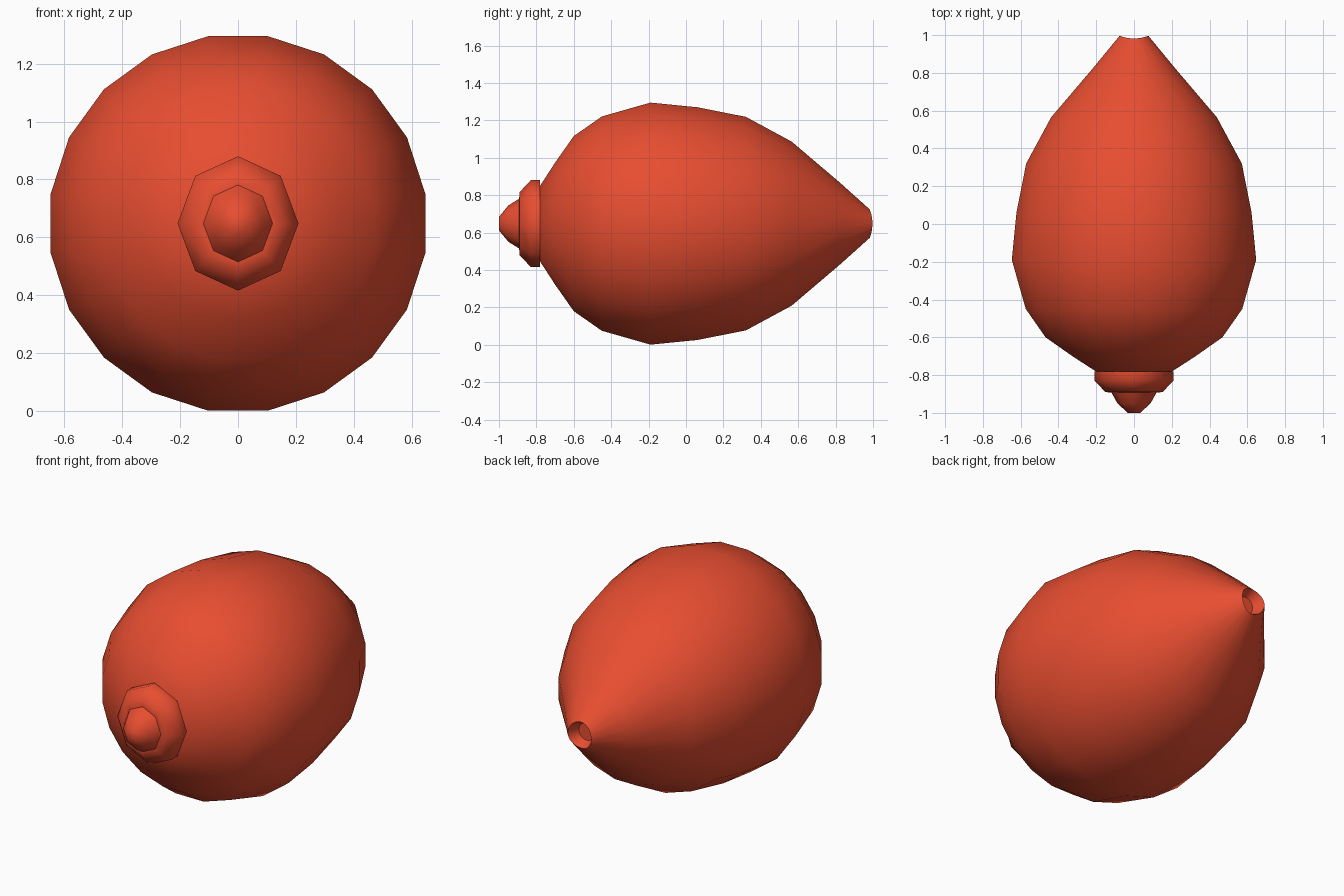
import bpy, bmesh, math

if "Cube" in bpy.data.objects:
    bpy.data.objects.remove(bpy.data.objects["Cube"])

CZ = 0.648  # height of the fruit's axis

mat = bpy.data.materials.new("peel_red")
mat.diffuse_color = (0.80, 0.075, 0.03, 1)
mat.use_nodes = True
mat.node_tree.nodes["Principled BSDF"].inputs["Base Color"].default_value = mat.diffuse_color


def revolve(name, profile, sides, phase=0.0, x_scale=1.0, sag=None):
    """Loft rings (y, radius) around the y axis; sag drops the top/bottom of one ring."""
    bm = bmesh.new()
    rings = []
    for k, (y, r) in enumerate(profile):
        ring = []
        for i in range(sides):
            a = phase + 2 * math.pi * i / sides
            dy = sag[1] * math.sin(a) ** 2 if sag and sag[0] == k else 0
            ring.append(bm.verts.new((r * x_scale * math.cos(a), y - dy, CZ + r * math.sin(a))))
        rings.append(ring)
    for r0, r1 in zip(rings, rings[1:]):
        for i in range(sides):
            j = (i + 1) % sides
            bm.faces.new((r0[i], r0[j], r1[j], r1[i]))
    bm.faces.new(rings[0])
    bm.faces.new(rings[-1])
    bmesh.ops.recalc_face_normals(bm, faces=bm.faces)
    mesh = bpy.data.meshes.new(name)
    bm.to_mesh(mesh)
    bm.free()
    mesh.materials.append(mat)
    obj = bpy.data.objects.new(name, mesh)
    bpy.context.collection.objects.link(obj)
    bpy.ops.object.select_all(action='DESELECT')
    obj.select_set(True)
    bpy.context.view_layer.objects.active = obj
    bpy.ops.object.shade_smooth_by_angle(angle=math.radians(50))
    return obj


# Fruit body, tapering to a pointed tip with a small pit in its end
body = [(-0.78, 0.205), (-0.70, 0.33), (-0.60, 0.474), (-0.45, 0.58),
        (-0.19, 0.655), (0.06, 0.63), (0.32, 0.578), (0.565, 0.444),
        (0.825, 0.22), (0.997, 0.077), (0.93, 0.05)]
revolve("fruit_body", body, 20, math.pi / 20, sag=(9, 0.015))

# Eight-sided stem collar and nub
stem = [(-0.78, 0.232), (-0.83, 0.232), (-0.89, 0.168), (-0.892, 0.133),
        (-0.95, 0.097), (-1.0, 0.036)]
revolve("stem_nub", stem, 8, x_scale=0.9)
